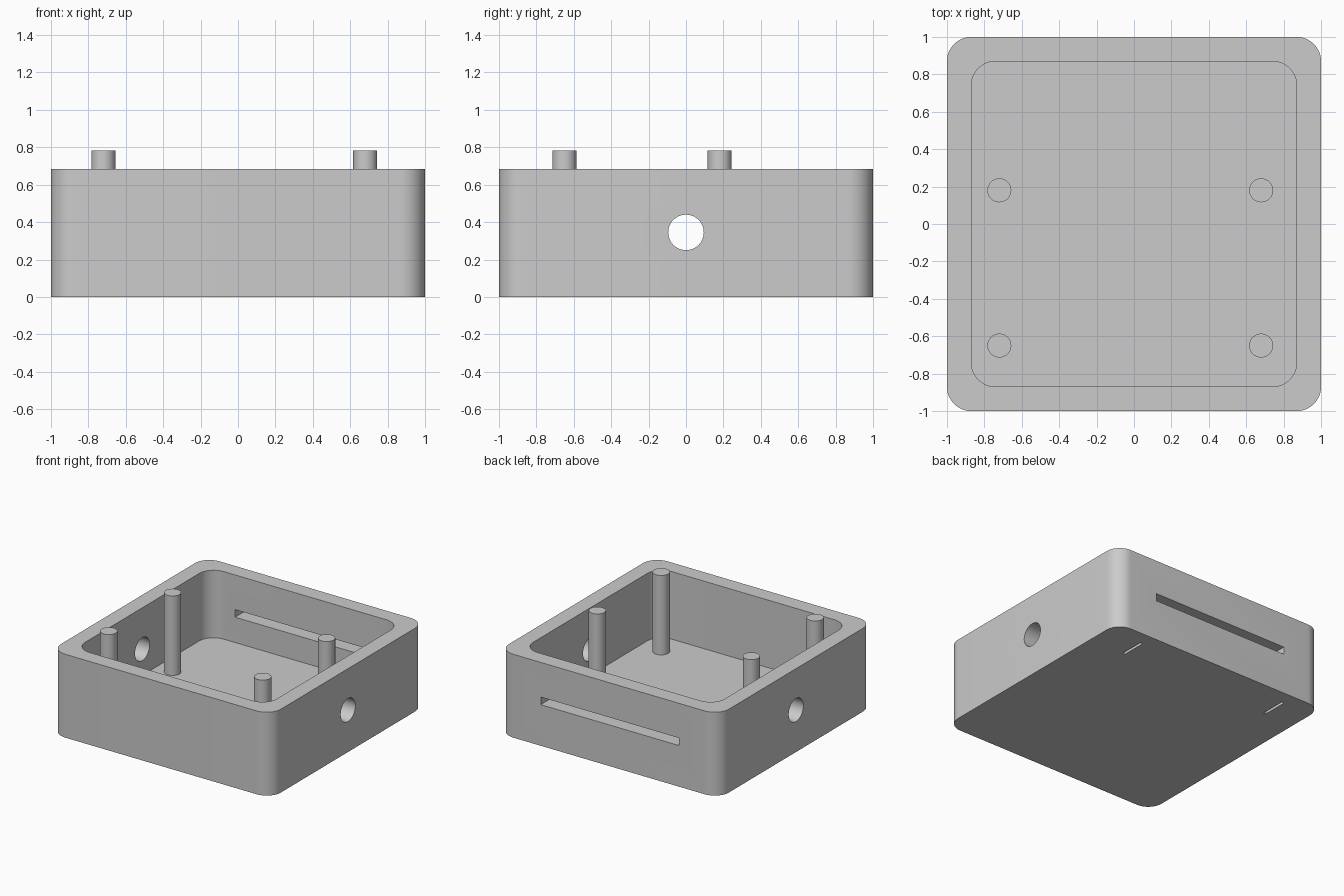
import bpy, bmesh, math

if "Cube" in bpy.data.objects:
    bpy.data.objects.remove(bpy.data.objects["Cube"])

grey = bpy.data.materials.new("plain grey")
grey.diffuse_color = (0.6, 0.6, 0.6, 1)
grey.use_nodes = True
grey.node_tree.nodes["Principled BSDF"].inputs["Base Color"].default_value = grey.diffuse_color


def make_object(name, bm):
    bmesh.ops.recalc_face_normals(bm, faces=bm.faces)
    mesh = bpy.data.meshes.new(name)
    bm.to_mesh(mesh)
    bm.free()
    mesh.materials.append(grey)
    obj = bpy.data.objects.new(name, mesh)
    bpy.context.collection.objects.link(obj)
    return obj


def prism(name, outline, z0, z1):
    """Extrude a flat outline from z0 up to z1."""
    bm = bmesh.new()
    face = bm.faces.new([bm.verts.new((x, y, z0)) for x, y in outline])
    top = bmesh.ops.extrude_face_region(bm, geom=[face])["geom"]
    verts = [v for v in top if isinstance(v, bmesh.types.BMVert)]
    bmesh.ops.translate(bm, verts=verts, vec=(0, 0, z1 - z0))
    return make_object(name, bm)


def rounded_square(half, radius, steps=12):
    points = []
    for corner, (sx, sy) in enumerate([(1, 1), (-1, 1), (-1, -1), (1, -1)]):
        for i in range(steps + 1):
            a = math.pi / 2 * (corner + i / steps)
            points.append((sx * (half - radius) + radius * math.cos(a),
                           sy * (half - radius) + radius * math.sin(a)))
    return points


def circle(x, y, radius, sides=48):
    return [(x + radius * math.cos(2 * math.pi * i / sides),
             y + radius * math.sin(2 * math.pi * i / sides)) for i in range(sides)]


def rectangle(x0, x1, y0, y1):
    return [(x0, y0), (x1, y0), (x1, y1), (x0, y1)]


def smooth(obj):
    bpy.ops.object.select_all(action="DESELECT")
    obj.select_set(True)
    bpy.context.view_layer.objects.active = obj
    bpy.ops.object.shade_smooth_by_angle(angle=math.radians(30))


# Enclosure tray with rounded corners
tray = prism("enclosure", rounded_square(1.0, 0.13), 0, 0.685)
cutters = [prism("cavity_cutter", rounded_square(0.87, 0.13), 0.13, 0.9)]

# Round cable hole through both side walls
hole = prism("cable_hole_cutter", circle(0, 0, 0.095), -1.2, 1.2)
hole.rotation_euler = (0, math.pi / 2, 0)
hole.location = (0, 0, 0.345)
cutters.append(hole)

# Long slot in the back wall
cutters.append(prism("back_slot_cutter", rectangle(-0.635, 0.62, 0.8, 1.2), 0.338, 0.4))

# Two shallow slits in the underside
for x in (-0.72, 0.67):
    cutters.append(prism("underside_slit_cutter",
                         rectangle(x - 0.012, x + 0.012, 0.675, 0.885), -0.1, 0.06))

for cutter in cutters:
    cutter.hide_render = True
    cutter.hide_set(True)
    mod = tray.modifiers.new(cutter.name, "BOOLEAN")
    mod.operation = "DIFFERENCE"
    mod.solver = "EXACT"
    mod.object = cutter

# Bake the cuts, then drop the cutters
bpy.context.view_layer.update()
graph = bpy.context.evaluated_depsgraph_get()
cut_mesh = bpy.data.meshes.new_from_object(tray.evaluated_get(graph))
tray.modifiers.clear()
tray.data = cut_mesh
for cutter in cutters:
    bpy.data.objects.remove(cutter)
smooth(tray)

# Four support posts standing on the floor
for x in (-0.72, 0.68):
    for y in (-0.65, 0.18):
        smooth(prism("support_post", circle(x, y, 0.064), 0.13, 0.783))
